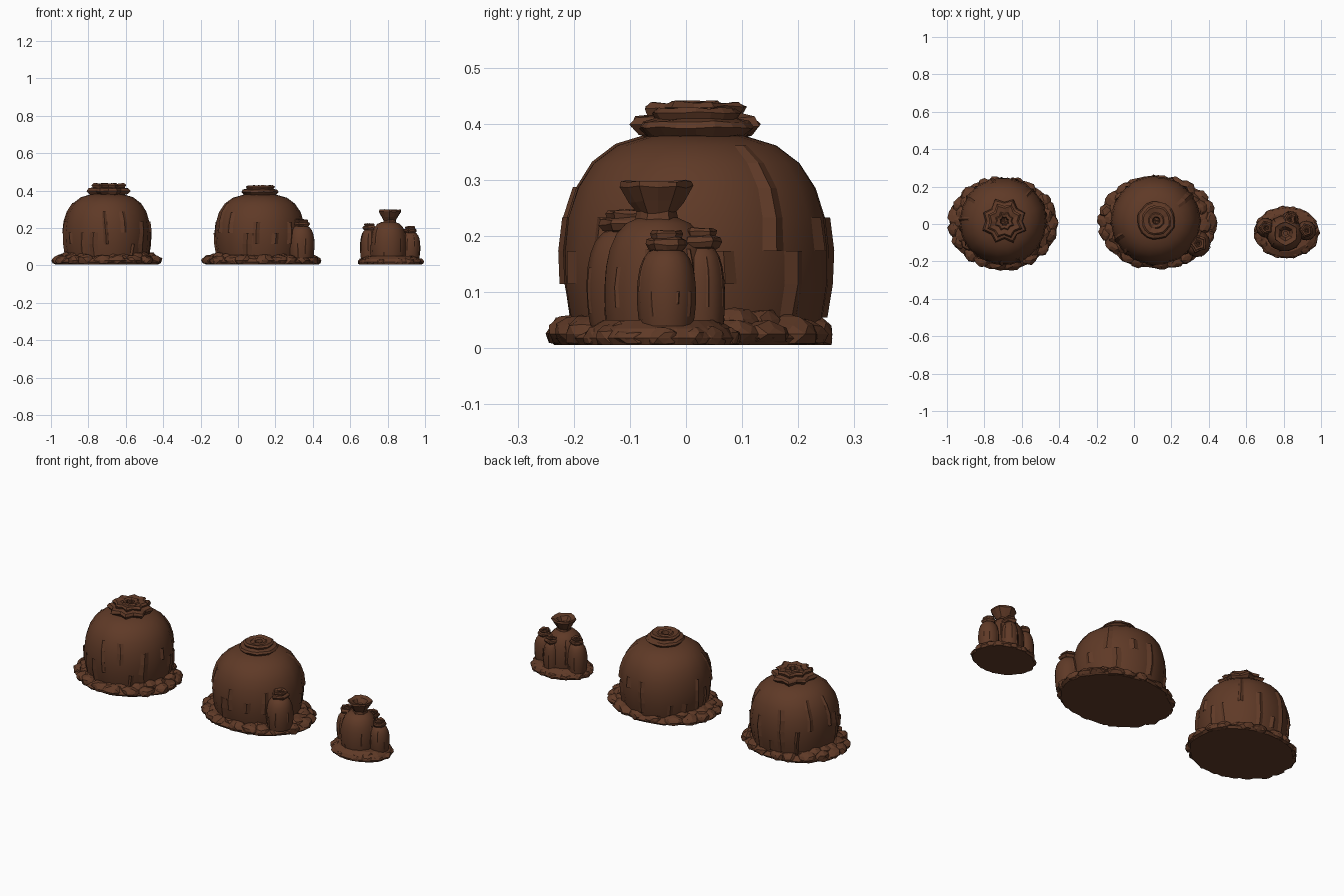
import bpy, bmesh, math, random
from mathutils import Vector, Matrix

if "Cube" in bpy.data.objects:
    bpy.data.objects.remove(bpy.data.objects["Cube"])

random.seed(7)
brown = bpy.data.materials.new("dark brown hide")
brown.diffuse_color = (0.115, 0.042, 0.020, 1)
brown.use_nodes = True
brown.node_tree.nodes["Principled BSDF"].inputs["Base Color"].default_value = brown.diffuse_color
FLOOR = 0.006


def finish(bm, name, smooth=None):
    for v in bm.verts:
        v.co.z = max(v.co.z, FLOOR)
    bmesh.ops.recalc_face_normals(bm, faces=bm.faces)
    me = bpy.data.meshes.new(name)
    bm.to_mesh(me)
    bm.free()
    me.materials.append(brown)
    ob = bpy.data.objects.new(name, me)
    bpy.context.collection.objects.link(ob)
    if smooth:
        bpy.context.view_layer.objects.active = ob
        ob.select_set(True)
        bpy.ops.object.shade_smooth_by_angle(angle=math.radians(smooth))
        ob.select_set(False)
    return ob


def lathe(bm, c, profile, n, ragged=0.0, star=0.0, lift=0.0):
    """Revolve (r, z) pairs round c; star alternates radius, ragged adds noise."""
    rows = []
    jit = [random.uniform(-1, 1) for _ in range(n)]
    for r, z in profile:
        row = []
        for i in range(n):
            a = 2 * math.pi * i / n
            k = 1 + star * (1 if i % 2 else -1) + ragged * (jit[i] + 0.4 * random.uniform(-1, 1))
            row.append(bm.verts.new((c[0] + r * k * math.cos(a), c[1] + r * k * math.sin(a),
                                     c[2] + z + lift * random.uniform(-1, 1))))
        rows.append(row)
    for p, q in zip(rows, rows[1:]):
        for i in range(n):
            j = (i + 1) % n
            bm.faces.new((p[i], p[j], q[j], q[i]))
    return rows


def pod(name, c, r, h, n=16, slivers=14):
    """Squat gourd body with raised vertical bark slivers."""
    prof = [(0.90, 0.0), (0.95, 0.12), (0.99, 0.28), (1.0, 0.44), (0.97, 0.6), (0.90, 0.74),
            (0.78, 0.86), (0.60, 0.945), (0.36, 0.99)]
    bm = bmesh.new()
    rows = lathe(bm, c, [(a * r, b * h) for a, b in prof], n, 0.012)
    bm.faces.new(rows[0])
    bm.faces.new(rows[-1])
    finish(bm, name, 40)
    bm = bmesh.new()
    for i in range(slivers):
        a = 2 * math.pi * (i + random.uniform(0.2, 0.8)) / slivers
        k0 = random.randint(0, 3)
        w = random.uniform(0.05, 0.12)
        prev = None
        for k in range(k0, min(k0 + random.randint(2, 5), 8)):
            rr, z = prof[k][0] * r * 1.015, prof[k][1] * h
            a += random.uniform(-0.03, 0.03)
            row = [bm.verts.new((c[0] + q * math.cos(a + d), c[1] + q * math.sin(a + d), c[2] + z))
                   for d, q in ((-w, rr * 0.97), (0, rr * 1.012), (w, rr * 0.97))]
            if prev:
                for s in (0, 1):
                    bm.faces.new((prev[s], prev[s + 1], row[s + 1], row[s]))
            prev = row
    finish(bm, name + "_bark_slivers")


def mouth(name, c, r, h, n=16, star=0.0, ragged=0.05):
    """Flared lip over the pod, with a smaller inner ring and a sunken middle."""
    bm = bmesh.new()
    lathe(bm, c, [(0.6 * r, -0.15 * h), (0.86 * r, 0.02 * h), (r, 0.28 * h), (0.93 * r, 0.5 * h),
                  (0.72 * r, 0.6 * h), (0.78 * r, 0.8 * h), (0.68 * r, 0.95 * h),
                  (0.42 * r, 0.85 * h), (0.36 * r, 0.95 * h), (0.2 * r, 0.9 * h), (0.15 * r, 0.3 * h),
                  (0.01 * r, 0.3 * h)], n, ragged, star, 0.05 * h)
    finish(bm, name)


def cup(name, c, r, h, n=12):
    """Narrow neck opening to a ragged cup."""
    bm = bmesh.new()
    lathe(bm, c, [(0.62 * r, -0.2 * h), (0.55 * r, 0.15 * h), (0.75 * r, 0.45 * h), (r, 0.85 * h),
                  (0.95 * r, h), (0.6 * r, 0.9 * h), (0.35 * r, 0.55 * h), (0.01, 0.5 * h)],
          n, 0.07, 0.05, 0.04 * h)
    finish(bm, name)


def skirt(name, c, rx, ry, lump, count, top):
    """Ragged root slab ringed with crumpled clods."""
    bm = bmesh.new()
    rows = lathe(bm, (0, 0, 0), [(0.93, FLOOR), (0.97, 0.018), (0.90, 0.035), (0.72, 0.05)],
                 count * 2, 0.025)
    bm.faces.new(rows[0])
    bm.faces.new(rows[-1])
    for v in bm.verts:
        v.co.x = v.co.x * rx + c[0]
        v.co.y = v.co.y * ry + c[1]
    finish(bm, name + "_slab")
    bm = bmesh.new()
    for ring in (0, 1):
        for i in range(count):
            a = 2 * math.pi * (i + 0.5 * ring + random.uniform(-0.25, 0.25)) / count
            s = lump * random.uniform(0.8, 1.15)
            d = s * (1.0 if ring == 0 else 1.7)
            p = Vector((c[0] + (rx - d) * math.cos(a), c[1] + (ry - d) * math.sin(a),
                        top * (0.36 if ring == 0 else 0.52)))
            m = Matrix.Translation(p) @ Matrix.Rotation(a, 4, 'Z') @ Matrix.Diagonal(
                (s, s * 1.15, top * random.uniform(0.38, 0.5), 1))
            g = bmesh.ops.create_icosphere(bm, subdivisions=2, radius=1.0, matrix=m)
            for v in g["verts"]:
                v.co += (v.co - p) * random.uniform(-0.14, 0.1)
    finish(bm, name + "_clods")


# left mound: big gourd with a star-shaped lip
skirt("left_mound_root", (-0.70, 0.003), 0.298, 0.256, 0.045, 19, 0.072)
pod("left_mound_body", (-0.70, 0.014, 0.01), 0.234, 0.375, 18, 18)
mouth("left_mound_lip", (-0.693, 0.014, 0.38), 0.112, 0.062, 16, 0.11, 0.06)

# middle mound: big gourd with a round lip and one small pod
skirt("middle_mound_root", (0.125, 0.008), 0.323, 0.256, 0.047, 20, 0.07)
pod("middle_mound_body", (0.116, 0.018, 0.01), 0.240, 0.372, 18, 18)
mouth("middle_mound_lip", (0.119, 0.018, 0.378), 0.102, 0.052, 18, 0.0, 0.03)
pod("middle_small_pod", (0.338, -0.105, 0.04), 0.072, 0.175, 12, 8)
mouth("middle_small_lip", (0.342, -0.105, 0.21), 0.046, 0.038, 10, 0.1, 0.06)

# right cluster: small gourd with a cup and three side pods
skirt("right_cluster_root", (0.816, -0.045), 0.178, 0.143, 0.032, 14, 0.05)
pod("right_cluster_body", (0.805, -0.05, 0.01), 0.098, 0.225, 14, 12)
cup("right_cluster_cup", (0.81, -0.05, 0.232), 0.062, 0.066)
for nm, x, y, z, r, h in (("east_pod", 0.922, -0.035, 0.04, 0.053, 0.14),
                          ("west_pod", 0.705, -0.02, 0.03, 0.053, 0.165),
                          ("back_pod", 0.835, 0.025, 0.03, 0.045, 0.155)):
    pod("right_cluster_" + nm, (x, y, z), r, h, 12, 8)
    mouth("right_cluster_" + nm + "_lip", (x, y, z + h - 0.005), 0.036, 0.036, 10, 0.1, 0.06)
